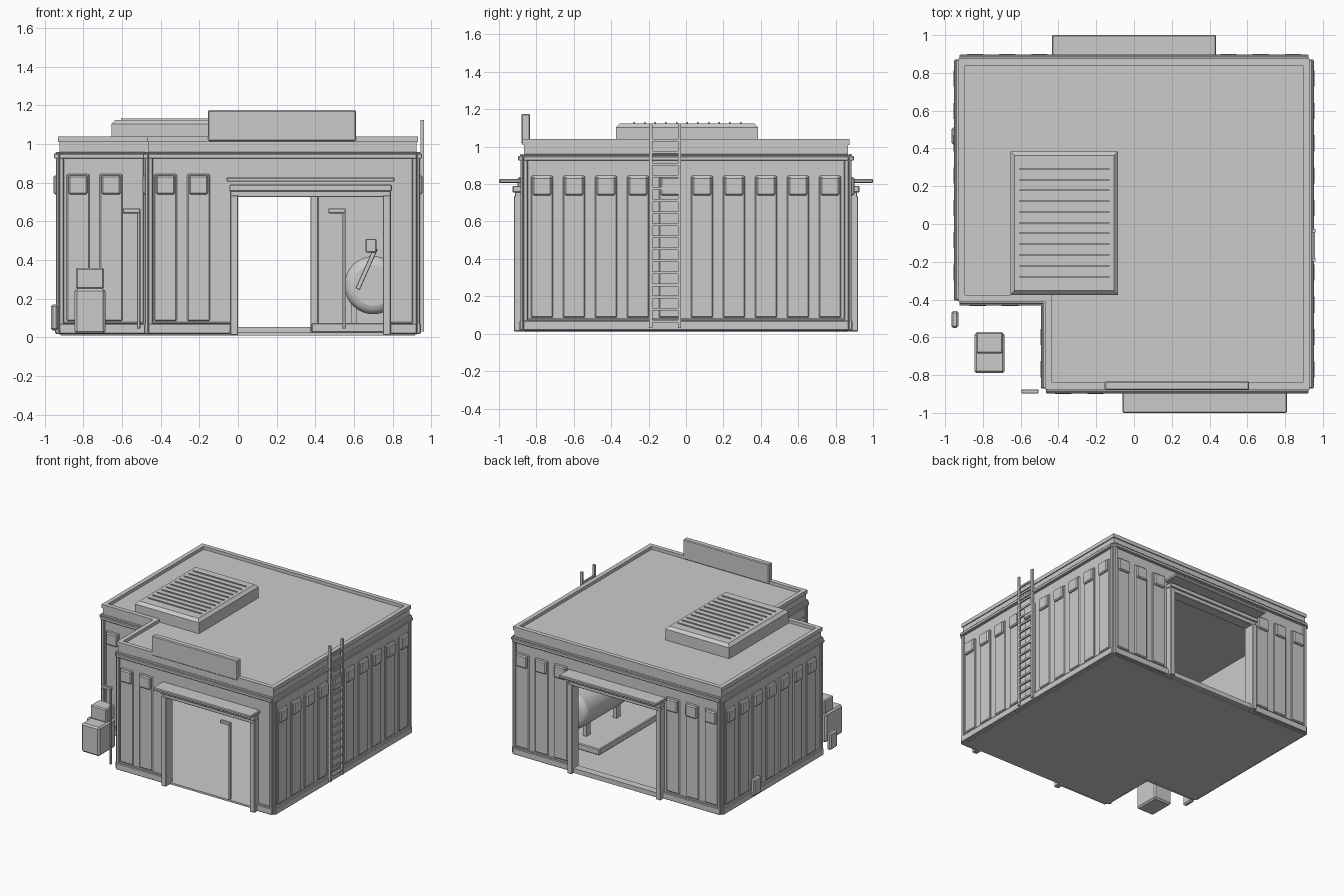
import bpy, bmesh, math
from mathutils import Vector

cube = bpy.data.objects.get("Cube")
if cube:
    bpy.data.objects.remove(cube, do_unlink=True)

grey = bpy.data.materials.new("plain_grey")
grey.use_nodes = True
grey.diffuse_color = (0.6, 0.6, 0.6, 1)
grey.node_tree.nodes["Principled BSDF"].inputs["Base Color"].default_value = (0.6, 0.6, 0.6, 1)


def finish(name, bm, bevel=0.0, segments=1):
    bmesh.ops.recalc_face_normals(bm, faces=bm.faces)
    mesh = bpy.data.meshes.new(name)
    bm.to_mesh(mesh)
    bm.free()
    mesh.materials.append(grey)
    ob = bpy.data.objects.new(name, mesh)
    bpy.context.collection.objects.link(ob)
    if bevel:
        mod = ob.modifiers.new("bevel", "BEVEL")
        mod.width, mod.segments = bevel, segments
    return ob


def add_box(bm, x0, x1, y0, y1, z0, z1):
    verts = bmesh.ops.create_cube(bm, size=1)["verts"]
    for v in verts:
        v.co = Vector((x1 if v.co.x > 0 else x0, y1 if v.co.y > 0 else y0, z1 if v.co.z > 0 else z0))


def boxes(name, dims, bevel=0.0, segments=1):
    bm = bmesh.new()
    for d in dims:
        add_box(bm, *d)
    return finish(name, bm, bevel, segments)


# L-shaped footprint, grown or shrunk by d
def footprint(d=0.0):
    x, y, nx, ny = 0.925 + d, 0.87 + d, -0.465 - d, -0.405 - d
    return [(nx, -y), (x, -y), (x, y), (-x, y), (-x, ny), (nx, ny)]


def slab(name, d, z0, z1):
    bm = bmesh.new()
    face = bm.faces.new([bm.verts.new((x, y, z0)) for x, y in footprint(d)])
    top = bmesh.ops.extrude_face_region(bm, geom=[face])["geom"]
    bmesh.ops.translate(bm, vec=(0, 0, z1 - z0), verts=[v for v in top if isinstance(v, bmesh.types.BMVert)])
    return finish(name, bm)


def ring(name, outer, inner, z0, z1):
    bm = bmesh.new()
    rows = [[bm.verts.new((x, y, z)) for x, y in footprint(d)]
            for d, z in ((outer, z0), (outer, z1), (inner, z1), (inner, z0))]
    for a, b in zip(rows, rows[1:] + rows[:1]):
        for i in range(6):
            j = (i + 1) % 6
            bm.faces.new((a[i], a[j], b[j], b[i]))
    return finish(name, bm)


# Floor, roof and parapet
slab("floor", -0.01, 0.01, 0.025)
slab("roof", -0.02, 0.96, 1.015)
ring("parapet", -0.003, -0.03, 0.95, 1.04)
ring("parapet_cap", 0.005, -0.025, 1.01, 1.04)

# Each wall: run axis, plane, outward sign, start, end, panel centres, door centre
P = 0.171
side = [P * (k + 0.5) for k in range(-5, 5)]
walls = {
    "front": ("x", -0.87, -1, -0.465, 0.925, [-0.375, -0.204], 0.375),
    "back": ("x", 0.87, 1, -0.925, 0.925, [s * (0.5 + P * k) for s in (-1, 1) for k in range(3)], 0.0),
    "right_side": ("y", 0.925, 1, -0.87, 0.87, side, None),
    "left_side": ("y", -0.925, -1, -0.405, 0.87, side[3:], None),
    "recess_front": ("x", -0.405, -1, -0.925, -0.465, [-0.827, -0.656], None),
    "recess_side": ("y", -0.465, -1, -0.87, -0.405, side[:2], None),
}
HALF, DOOR_TOP = 0.375, 0.735

for name, (axis, plane, sign, a, b, centres, door) in walls.items():
    def place(u0, u1, d0, d1, z0, z1):
        n = sorted((plane + sign * d0, plane + sign * d1))
        return (u0, u1, *n, z0, z1) if axis == "x" else (*n, u0, u1, z0, z1)

    # Wall, split round the doorway
    spans = [(a, b)] if door is None else [(a, door - HALF), (door + HALF, b)]
    wall = [place(u0, u1, -0.035, 0, 0.015, 0.96) for u0, u1 in spans]
    if door is not None:
        wall.append(place(door - HALF, door + HALF, -0.035, 0, DOOR_TOP, 0.96))
    boxes(name + "_wall", wall)

    # Base rail, cornice and corner strips
    trim = [place(u0, u1, 0, 0.02, 0.018, 0.07) for u0, u1 in spans]
    trim += [place(u0, u1, 0, 0.012, 0.07, 0.08) for u0, u1 in spans]
    trim += [place(a, b, 0, 0.027, 0.925, 0.95), place(a, b, 0, 0.018, 0.95, 0.96)]
    trim += [place(u, u + 0.025, 0, 0.016, 0.02, 0.93) for u in (a, b - 0.025)]
    boxes(name + "_trim", trim, 0.004)

    # Raised panels, each with a thicker head
    boxes(name + "_panels", [place(c - 0.059, c + 0.059, 0, 0.013, 0.085, 0.845) for c in centres], 0.006)
    boxes(name + "_panel_heads", [place(c - 0.05, c + 0.05, 0, 0.03, 0.74, 0.838) for c in centres], 0.008)

    # Doorway frame and canopy
    if door is not None:
        frame = [place(door + s * 0.395 - 0.021, door + s * 0.395 + 0.021, -0.04, 0.05, 0.012, DOOR_TOP) for s in (-1, 1)]
        frame += [place(door - 0.416, door + 0.416, -0.04, 0.045, DOOR_TOP - 0.01, 0.76),
                  place(door - 0.42, door + 0.42, 0, 0.057, 0.755, 0.79)]
        boxes(name + "_door_frame", frame, 0.004)
        boxes(name + "_canopy", [place(door - 0.435, door + 0.435, 0, 0.13, 0.805, 0.828)], 0.005)

boxes("back_door_sill", [(-HALF, HALF, 0.84, 0.9, 0.018, 0.055)])

# Sign board on the front parapet
boxes("sign_board", [(-0.155, 0.61, -0.88, -0.833, 1.015, 1.175)], 0.006)

# Roof ventilation unit with sloped shoulders
bm = bmesh.new()
add_box(bm, -0.655, -0.085, -0.375, 0.385, 1.01, 1.125)
top_edges = [e for e in bm.edges if all(v.co.z > 1.1 for v in e.verts)]
bmesh.ops.bevel(bm, geom=top_edges, offset=0.022, segments=1, affect="EDGES")
finish("roof_unit", bm)
boxes("roof_unit_louvres", [(-0.605, -0.13, y - 0.004, y + 0.004, 1.12, 1.133)
                            for y in [0.292 - 0.057 * k for k in range(11)]])

# Ladder on the right side
rungs = [(0.947, 0.958, -0.19, -0.03, z, z + 0.014) for z in [0.06 + 0.0645 * k for k in range(16)]]
rails = [(0.943, 0.961, y, y + 0.018, 0.03, 1.125) for y in (-0.198, -0.044)]
boxes("ladder", rungs + rails)

# Bent posts by the front
for name, x in (("left_post", -0.505), ("right_post", 0.557)):
    boxes(name, [(x - 0.018, x, -0.895, -0.877, 0.045, 0.665),
                 (x - 0.09, x, -0.897, -0.875, 0.642, 0.667)], 0.003)

# Utility cabinet and small meter boxes
boxes("utility_cabinet", [(-0.845, -0.685, -0.79, -0.575, 0.02, 0.252)], 0.012)
boxes("cabinet_top_box", [(-0.837, -0.693, -0.685, -0.572, 0.25, 0.36)], 0.008)
boxes("meter_boxes", [(-0.967, -0.93, y, y + 0.09, 0.035, 0.17) for y in (-0.55, 0.42)], 0.01)

# Tank lying on a low tray inside
boxes("tank_tray", [(0.38, 0.88, -0.3, 0.56, 0.025, 0.075)], 0.006)
bpy.ops.mesh.primitive_cylinder_add(vertices=32, radius=0.15, depth=0.6, location=(0.7, 0.2, 0.27),
                                    rotation=(math.pi / 2, 0, 0))
tank = bpy.context.object
tank.name = "tank"
tank.data.materials.append(grey)
mod = tank.modifiers.new("rounded_ends", "BEVEL")
mod.width, mod.segments = 0.045, 3
bpy.ops.object.shade_smooth_by_angle()
boxes("tank_feet", [(x, x + 0.03, y, y + 0.05, 0.07, 0.18) for x in (0.585, 0.785) for y in (0.0, 0.38)])

# Hose head and slanted nozzle
boxes("hose_head", [(0.66, 0.715, -0.16, -0.1, 0.44, 0.51)], 0.004)
nozzle = boxes("hose_nozzle", [(-0.012, 0.012, -0.012, 0.012, -0.115, 0.115)], 0.003)
nozzle.location = (0.665, -0.13, 0.355)
nozzle.rotation_euler = (0, math.radians(24), 0)
